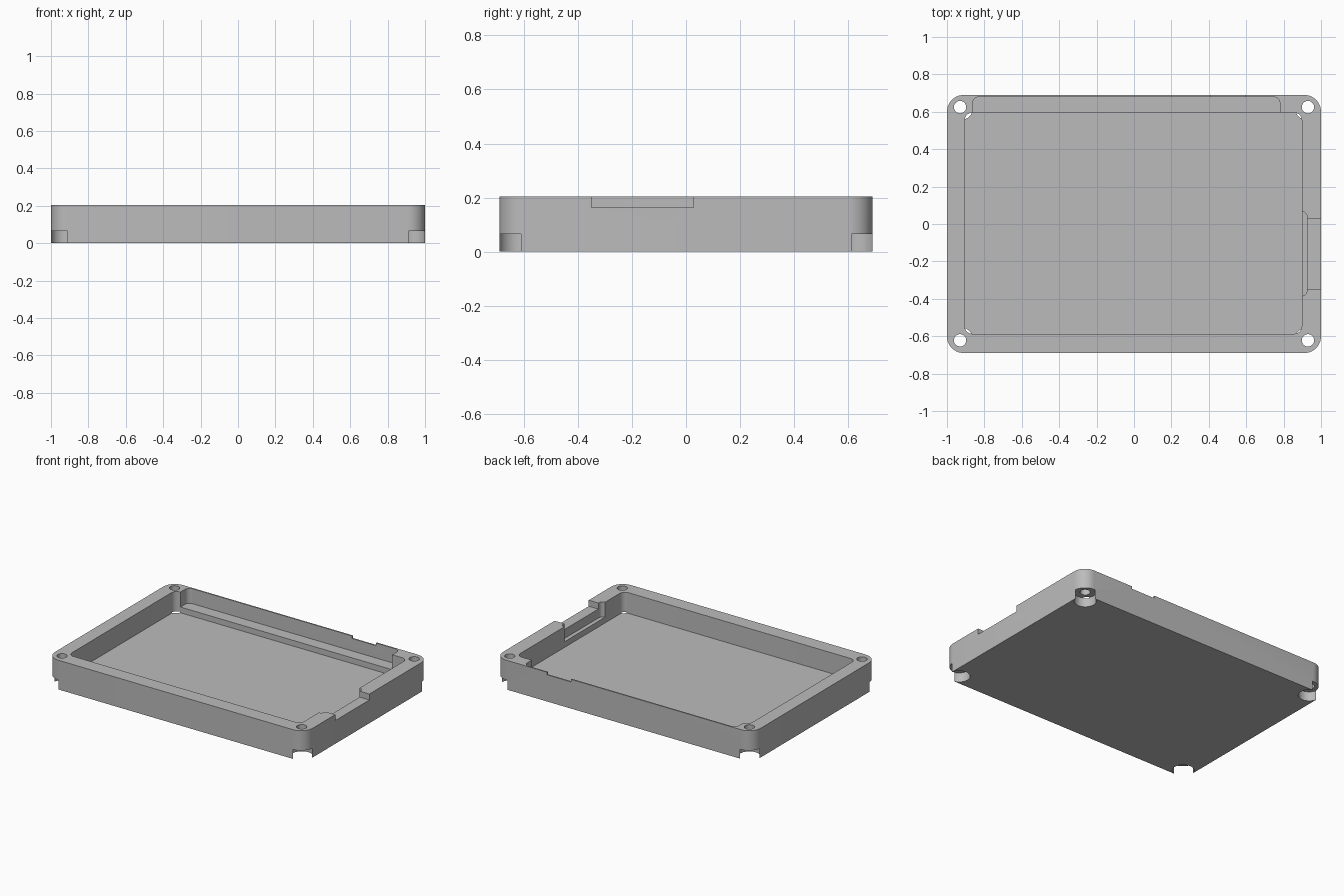
import bpy, bmesh, math

cube = bpy.data.objects.get("Cube")
if cube:
    bpy.data.objects.remove(cube, do_unlink=True)

mat = bpy.data.materials.new("light_grey")
mat.use_nodes = True
GREY = (0.5, 0.5, 0.5, 1)
mat.diffuse_color = GREY
mat.node_tree.nodes["Principled BSDF"].inputs["Base Color"].default_value = GREY

TOP, FLOOR, LEDGE, OVER = 0.205, 0.06, 0.10, 0.3


def prism(name, outline, z0, z1):
    """Extrude a flat outline from z0 to z1."""
    bm = bmesh.new()
    face = bm.faces.new([bm.verts.new((x, y, z0)) for x, y in outline])
    top = bmesh.ops.extrude_face_region(bm, geom=[face])["geom"]
    for v in top:
        if isinstance(v, bmesh.types.BMVert):
            v.co.z = z1
    bmesh.ops.recalc_face_normals(bm, faces=bm.faces)
    mesh = bpy.data.meshes.new(name)
    bm.to_mesh(mesh)
    bm.free()
    mesh.materials.append(mat)
    obj = bpy.data.objects.new(name, mesh)
    bpy.context.collection.objects.link(obj)
    return obj


def rounded(x0, x1, y0, y1, r, steps=10):
    """Outline of a rectangle with rounded corners."""
    corners = [(x1 - r, y1 - r), (x0 + r, y1 - r), (x0 + r, y0 + r), (x1 - r, y0 + r)]
    return [(cx + r * math.cos(a), cy + r * math.sin(a))
            for q, (cx, cy) in enumerate(corners)
            for a in [(q + i / steps) * math.pi / 2 for i in range(steps + 1)]]


def rect(x0, x1, y0, y1):
    return [(x0, y0), (x1, y0), (x1, y1), (x0, y1)]


def circle(cx, cy, r, n=40):
    return [(cx + r * math.cos(math.tau * i / n), cy + r * math.sin(math.tau * i / n))
            for i in range(n)]


# Tray body
tray = prism("tray", rounded(-1, 1, -0.69, 0.69, 0.09), 0, TOP)

# Cavity, back shelf, side shelf, side cable opening and back rim notch
cutters = [
    prism("cavity_cutter", rounded(-0.905, 0.897, -0.587, 0.595, 0.04), FLOOR, OVER),
    prism("back_shelf_cutter", rounded(-0.863, 0.78, 0.5, 0.68, 0.035), LEDGE, OVER),
    prism("side_shelf_cutter", rounded(0.8, 0.925, -0.385, 0.068, 0.03), LEDGE, OVER),
    prism("side_opening_cutter", rect(0.85, 1.1, -0.35, 0.028), 0.163, OVER),
    prism("back_notch_cutter", rect(0.41, 0.595, 0.64, 0.8), 0.187, OVER),
]

# Screw holes with counterbores that break through the corners
for x in (-0.93, 0.93):
    for y in (-0.622, 0.625):
        cutters.append(prism("screw_hole_cutter", circle(x, y, 0.033), -0.1, OVER))
        cutters.append(prism("counterbore_cutter", circle(x, y, 0.0705), -0.1, 0.066))

for cutter in cutters:
    cutter.hide_render = True
    cutter.hide_viewport = True
    cut = tray.modifiers.new(cutter.name, "BOOLEAN")
    cut.operation = "DIFFERENCE"
    cut.solver = "EXACT"
    cut.object = cutter

# Bake the cuts, then smooth the rounded walls
depsgraph = bpy.context.evaluated_depsgraph_get()
baked = bpy.data.meshes.new_from_object(tray.evaluated_get(depsgraph))
tray.modifiers.clear()
tray.data = baked
for cutter in cutters:
    bpy.data.objects.remove(cutter, do_unlink=True)
bpy.context.view_layer.objects.active = tray
tray.select_set(True)
bpy.ops.object.shade_smooth_by_angle(angle=math.radians(30))
